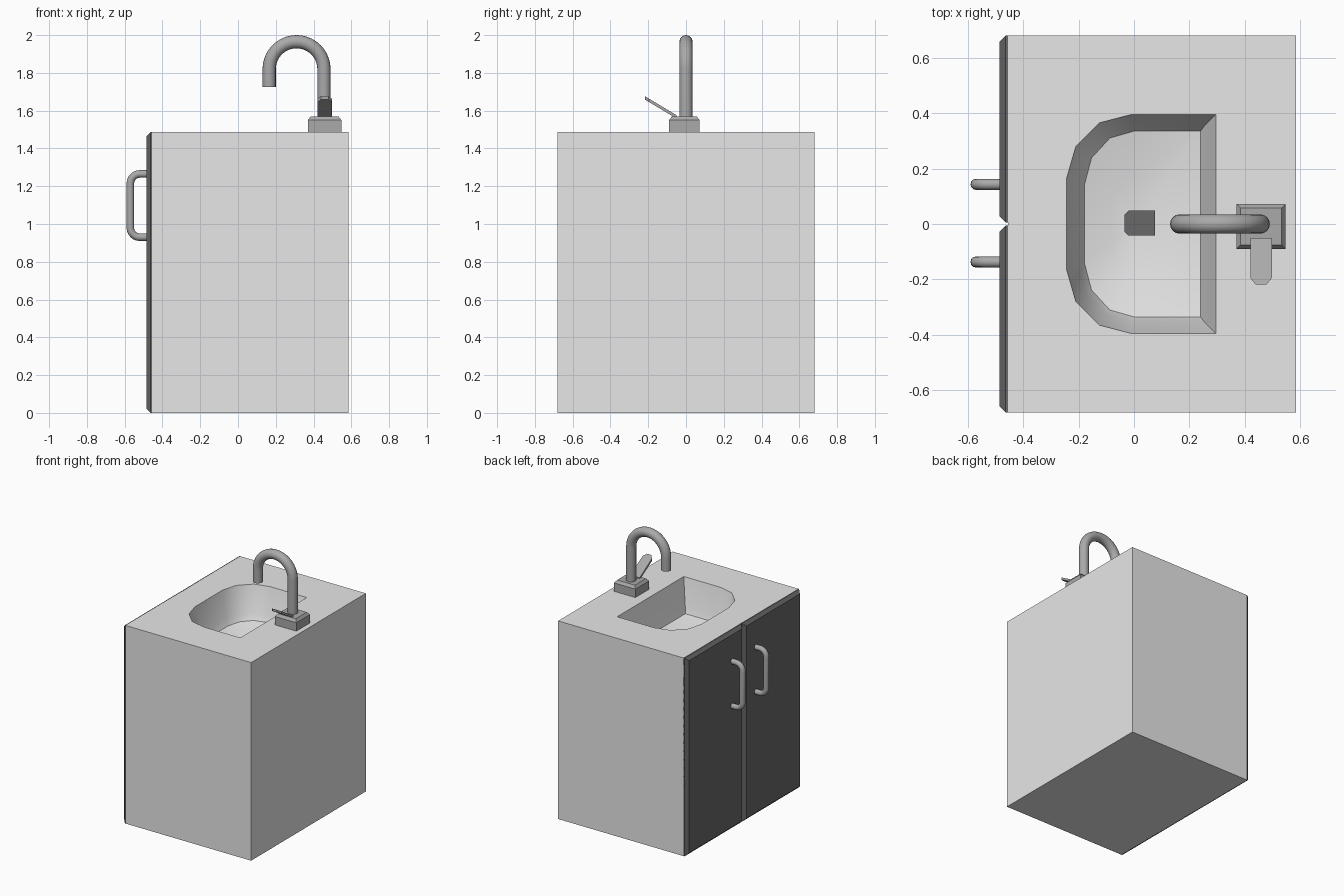
import bpy, bmesh, math
from mathutils import Vector

if "Cube" in bpy.data.objects:
    bpy.data.objects.remove(bpy.data.objects["Cube"])


def material(name, v):
    m = bpy.data.materials.new(name)
    m.diffuse_color = (v, v, v, 1)
    m.use_nodes = True
    m.node_tree.nodes["Principled BSDF"].inputs["Base Color"].default_value = m.diffuse_color
    return m


WHITE = material("pale grey", 0.8)
DARK = material("dark grey", 0.14)
METAL = material("metal grey", 0.4)


def finish(name, bm, mat, smooth=None, recalc=True):
    if recalc:
        bmesh.ops.recalc_face_normals(bm, faces=bm.faces[:])
    me = bpy.data.meshes.new(name)
    bm.to_mesh(me)
    bm.free()
    me.materials.append(mat)
    ob = bpy.data.objects.new(name, me)
    bpy.context.collection.objects.link(ob)
    if smooth:
        bpy.ops.object.select_all(action='DESELECT')
        ob.select_set(True)
        bpy.context.view_layer.objects.active = ob
        bpy.ops.object.shade_smooth_by_angle(angle=math.radians(smooth))
    return ob


def loft(name, rings, mat, smooth=None, recalc=True, cap_start=True):
    """Skin a list of closed point rings and cap the ends."""
    bm = bmesh.new()
    vs = [[bm.verts.new(p) for p in r] for r in rings]
    n = len(vs[0])
    for u, l in zip(vs, vs[1:]):
        for i in range(n):
            j = (i + 1) % n
            bm.faces.new((u[i], u[j], l[j], l[i]))
    if cap_start:
        bm.faces.new(vs[0][::-1])
    bm.faces.new(vs[-1])
    return finish(name, bm, mat, smooth, recalc)


def tube(name, path, y, r, mat, sides=16):
    """Round tube along a path lying in a plane of constant y."""
    pts = [Vector((x, y, z)) for x, z in path]
    rings = []
    for i, p in enumerate(pts):
        t = (pts[min(i + 1, len(pts) - 1)] - pts[max(i - 1, 0)]).normalized()
        a = Vector((0, 1, 0))
        b = t.cross(a)
        rings.append([p + r * (math.cos(k) * a + math.sin(k) * b)
                      for k in (2 * math.pi * s / sides for s in range(sides))])
    return loft(name, rings, mat, 40)


def arc(cx, cz, r, a0, a1, n):
    return [(cx + r * math.cos(math.radians(a0 + (a1 - a0) * i / n)),
             cz + r * math.sin(math.radians(a0 + (a1 - a0) * i / n))) for i in range(n + 1)]


def rect(x0, x1, y0, y1, z):
    return [(x0, y0, z), (x1, y0, z), (x1, y1, z), (x0, y1, z)]


TOP = 1.487

# basin outline: square at the back, rounded towards the doors (counterclockwise)
half = [(0.295, 0.395), (-0.01, 0.395), (-0.125, 0.365), (-0.21, 0.28), (-0.243, 0.165)]
outline = half + [(x, -y) for x, y in reversed(half)]

# cabinet box whose top has the basin opening
bm = bmesh.new()
lo = [bm.verts.new(p) for p in rect(-0.455, 0.585, -0.68, 0.68, 0)]
hi = [bm.verts.new(p) for p in rect(-0.455, 0.585, -0.68, 0.68, TOP)]
hole = [bm.verts.new((x, y, TOP)) for x, y in outline]
bm.faces.new(lo)
for i in range(4):
    j = (i + 1) % 4
    bm.faces.new((lo[i], lo[j], hi[j], hi[i]))
edges = []
for loop in (hi, hole):
    for a, b in zip(loop, loop[1:] + loop[:1]):
        edges.append(bm.edges.get((a, b)) or bm.edges.new((a, b)))
bmesh.ops.triangle_fill(bm, edges=edges, use_beauty=True, normal=(0, 0, 1))
finish("cabinet", bm, WHITE)

# basin bowl: steep walls, soft floor sloping to the drain
levels = [(1, 1, 0.025, TOP), (0.845, 0.89, 0.024, 1.29), (0.78, 0.85, 0.03, 1.245),
          (0.4, 0.45, 0.025, 1.215), (0.15, 0.1, 0.02, 1.205)]
loft("basin", [[(cx + (x - 0.025) * sx, y * sy, z) for x, y in outline]
               for sx, sy, cx, z in levels], WHITE, 35, recalc=False, cap_start=False)

# drain plate with two clipped corners
drain = [(-0.02, -0.042), (0.075, -0.042), (0.075, 0.048), (-0.02, 0.048), (-0.035, 0.033), (-0.035, -0.027)]
loft("drain", [[(x, y, z) for x, y in drain] for z in (1.205, 1.214)], DARK)

# doors with chamfered fronts, and their bar handles
for side, s in (("left", 1), ("right", -1)):
    def door_ring(x, d):
        y0, y1, z0, z1 = 0.005 + d, 0.68 - d, d, TOP - d
        return [(x, s * y0, z0), (x, s * y1, z0), (x, s * y1, z1), (x, s * y0, z1)]
    loft(side + "_door", [door_ring(-0.453, 0), door_ring(-0.463, 0), door_ring(-0.485, 0.022)], DARK)
    path = ([(-0.48, 1.265)] + arc(-0.52, 1.215, 0.05, 90, 180, 6)
            + arc(-0.52, 0.98, 0.05, 180, 270, 6) + [(-0.48, 0.93)])
    tube(side + "_handle", path, 0.14 * s + 0.003, 0.02, METAL, 12)

# faucet base with tapered top
loft("faucet_base", [rect(0.37, 0.547, -0.09, 0.072, TOP - 0.005),
                     rect(0.37, 0.547, -0.09, 0.072, 1.55),
                     rect(0.385, 0.532, -0.075, 0.057, 1.57)], METAL)

# gooseneck spout
spout = [(0.455, 1.56)] + arc(0.31, 1.82, 0.145, 0, 180, 20) + [(0.165, 1.725)]
tube("spout", spout, 0, 0.035, METAL)

# slanted lever with clipped tip
lever = [(0.42, -0.05), (0.497, -0.05), (0.497, -0.195), (0.478, -0.218), (0.439, -0.218), (0.42, -0.195)]
loft("lever", [[(x, y, 1.558 + (-0.05 - y) * 0.6 + h) for x, y in lever] for h in (0, 0.018)], METAL)
